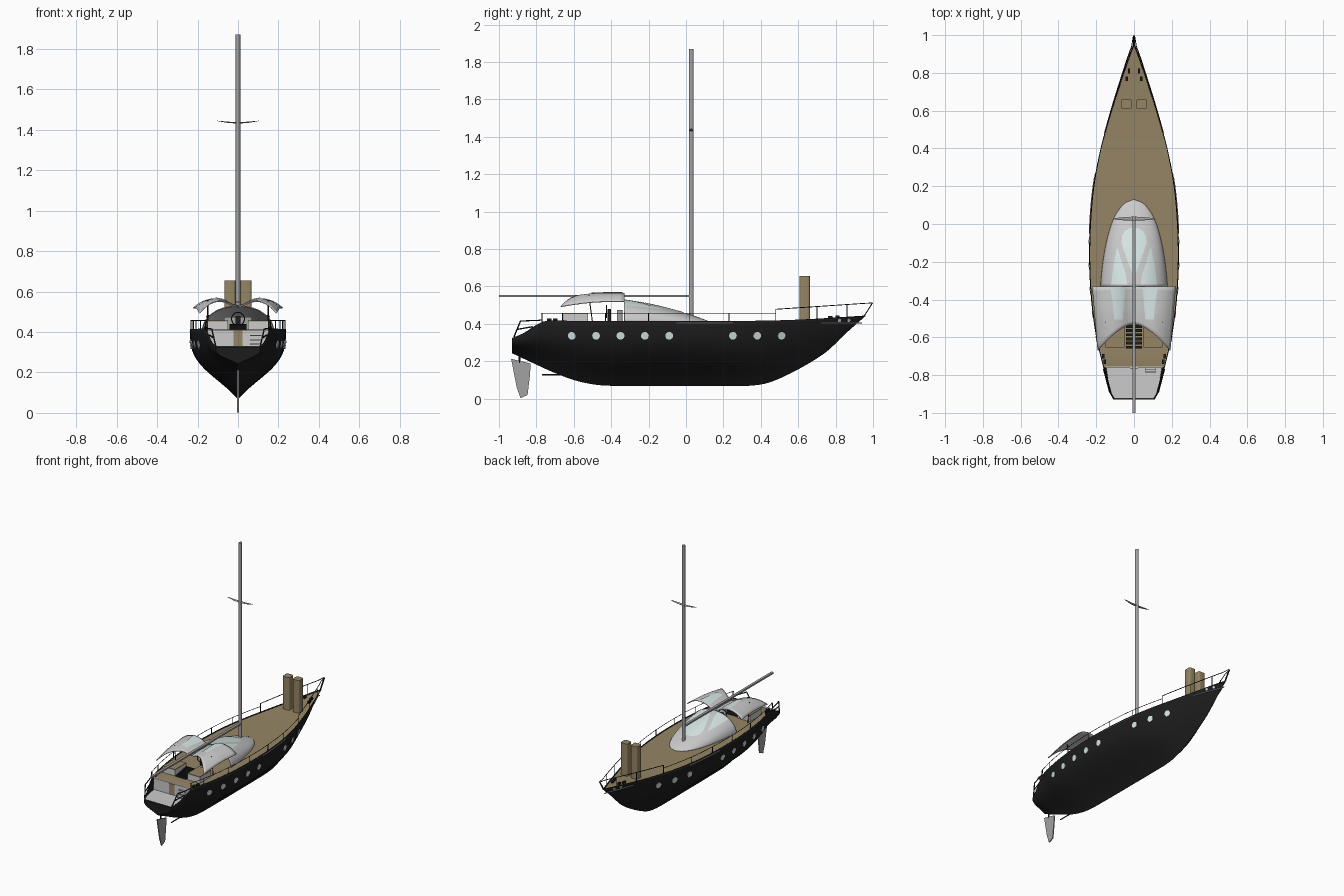
import bpy, bmesh, math
from mathutils import Vector

if "Cube" in bpy.data.objects:
    bpy.data.objects.remove(bpy.data.objects["Cube"])

def material(name, r, g, b):
    m = bpy.data.materials.new(name)
    m.diffuse_color = (r, g, b, 1)
    m.use_nodes = True
    m.node_tree.nodes["Principled BSDF"].inputs["Base Color"].default_value = m.diffuse_color
    return m

BLACK = material("black_paint", .012, .012, .012)
TEAK = material("teak", .30, .235, .13)
GREY = material("light_grey", .55, .55, .55)
METAL = material("metal", .36, .36, .36)
GLASS = material("pale_glass", .68, .80, .79)

def lerp_table(tab, y):
    # smooth (Hermite) interpolation through (y, value) pairs
    y = min(max(y, tab[0][0]), tab[-1][0])
    n = len(tab)
    slope = lambda k: ((tab[min(k + 1, n - 1)][1] - tab[max(k - 1, 0)][1]) /
                       (tab[min(k + 1, n - 1)][0] - tab[max(k - 1, 0)][0]))
    for i in range(n - 1):
        (a, p), (b, q) = tab[i], tab[i + 1]
        if y <= b:
            h = b - a
            t = (y - a) / h
            return ((2*t**3 - 3*t*t + 1) * p + (t**3 - 2*t*t + t) * h * slope(i)
                    + (3*t*t - 2*t**3) * q + (t**3 - t*t) * h * slope(i + 1))

def grid(name, rows, mat, thick=0, cap=False):
    # skin a list of equal-length point rows
    bm = bmesh.new()
    vs = [[bm.verts.new(p) for p in r] for r in rows]
    for a, b in zip(vs, vs[1:]):
        for i in range(len(a) - 1):
            bm.faces.new((a[i], a[i + 1], b[i + 1], b[i]))
    if cap:
        bm.faces.new(vs[0])
    bmesh.ops.remove_doubles(bm, verts=bm.verts, dist=1e-5)
    bmesh.ops.recalc_face_normals(bm, faces=bm.faces)
    return finish(name, bm, mat, thick)

def finish(name, bm, mat, thick=0, smooth=True):
    me = bpy.data.meshes.new(name)
    bm.to_mesh(me)
    bm.free()
    ob = bpy.data.objects.new(name, me)
    bpy.context.collection.objects.link(ob)
    me.materials.append(mat)
    if thick:
        s = ob.modifiers.new("thickness", 'SOLIDIFY')
        s.thickness, s.offset = thick, -1
    if smooth:
        bpy.ops.object.select_all(action='DESELECT')
        ob.select_set(True)
        bpy.context.view_layer.objects.active = ob
        bpy.ops.object.shade_smooth_by_angle(angle=math.radians(35))
    return ob

def patch(name, rows, zfun, mat, thick=0, cols=10):
    # surface over plan rows (y, x_left, x_right), height from zfun
    return grid(name, [[(l + (r - l) * i / cols, y, zfun(l + (r - l) * i / cols, y))
                        for i in range(cols + 1)] for y, l, r in rows], mat, thick)

def box(name, lo, hi, mat, bevel=0):
    bm = bmesh.new()
    bmesh.ops.create_cube(bm, size=1)
    for v in bm.verts:
        v.co = [(a + b) / 2 + c * (b - a) for a, b, c in zip(lo, hi, v.co)]
    if bevel:
        up = [e for e in bm.edges if abs(e.verts[0].co.z - e.verts[1].co.z) > .01]
        bmesh.ops.bevel(bm, geom=up, offset=bevel, segments=3, affect='EDGES', profile=.5)
    return finish(name, bm, mat)

def tube(name, pts, r, mat=BLACK):
    cu = bpy.data.curves.new(name, 'CURVE')
    cu.dimensions, cu.bevel_depth, cu.bevel_resolution, cu.use_fill_caps = '3D', r, 1, True
    sp = cu.splines.new('POLY')
    sp.points.add(len(pts) - 1)
    for p, q in zip(sp.points, pts):
        p.co = (*q, 1)
    ob = bpy.data.objects.new(name, cu)
    bpy.context.collection.objects.link(ob)
    cu.materials.append(mat)
    bpy.ops.object.select_all(action='DESELECT')
    ob.select_set(True)
    bpy.context.view_layer.objects.active = ob
    bpy.ops.object.convert(target='MESH')

def span(a, b, n):
    return [a + (b - a) * i / n for i in range(n + 1)]

# Hull lines: half beam, sheer, keel, and cross-section
BEAM = [(-.93, .11), (-.85, .138), (-.75, .165), (-.6, .2), (-.4, .227), (-.2, .237), (0, .233),
        (.2, .215), (.4, .177), (.6, .122), (.8, .058), (.9, .024), (.96, .001)]
SHEER = [(-.93, .325), (-.87, .35), (-.8, .395), (-.75, .416), (-.6, .416), (.3, .416), (.6, .422), (.96, .443)]
KEEL = [(-.93, .243), (-.8, .182), (-.7, .137), (-.6, .1), (-.5, .077), (-.4, .069), (.2, .067),
        (.35, .07), (.45, .088), (.6, .157), (.75, .25), (.85, .345), (.96, .442)]
SECTION = [(0, 0), (.12, .17), (.22, .34), (.31, .5), (.43, .70), (.56, .86), (.68, .95),
           (.78, .985), (.9, 1), (1, 1)]
beam = lambda y: lerp_table(BEAM, y)
sheer = lambda y: lerp_table(SHEER, y)
keel = lambda y: lerp_table(KEEL, y)

def hull_x(y, z):
    k = keel(y)
    t = min(max((z - k) / max(sheer(y) - k, 1e-4), 0), 1)
    f = min(max((y - .3) / .6, 0), 1)
    return beam(y) * ((1 - f) * lerp_table(SECTION, t) + f * t ** .8)

def hull_row(y):
    zs = [keel(y) + (sheer(y) - keel(y)) * t for t in span(0, 1, 16)]
    right = [(hull_x(y, z), y, z) for z in zs]
    return [(-x, y, z) for x, y, z in right[:0:-1]] + [(0, y, zs[0])] + right[1:]

grid("hull", [hull_row(y) for y in span(-.93, .96, 70)], BLACK, .004, cap=True)
patch("deck", [(y, -beam(y) * .98, beam(y) * .98) for y in span(-.76, .95, 50)],
      lambda x, y: sheer(y) - .006, TEAK)

# Stern platform, wall and steps
patch("swim_platform", [(y, -hull_x(y, .33) * .97, hull_x(y, .33) * .97) for y in span(-.925, -.76, 6)],
      lambda x, y: .328, GREY)
box("stern_wall", (-.15, -.762, .328), (.15, -.755, .411), GREY)
box("stern_door", (-.022, -.766, .33), (.022, -.76, .408), TEAK)
for i in range(3):
    box("stern_step", (.06, -.79 + i * .008, .335 + i * .022), (.115, -.76, .342 + i * .022), GREY)

# Portholes and bow fairleads set flush on the hull
def disc(name, y, z, r, mat):
    d = .004
    n = Vector((1, -(hull_x(y + d, z) - hull_x(y - d, z)) / (2 * d),
                -(hull_x(y, z + d) - hull_x(y, z - d)) / (2 * d))).normalized()
    for s in (-1, 1):
        m = Vector((s * n.x, n.y, n.z))
        bm = bmesh.new()
        bmesh.ops.create_cone(bm, cap_ends=True, segments=24, radius1=r, radius2=r, depth=.008)
        ob = finish(name, bm, mat)
        ob.rotation_euler = m.to_track_quat('Z', 'Y').to_euler()
        ob.location = (s * hull_x(y, z), y, z)

for y in (-.61, -.48, -.35, -.22, -.09, .25, .38, .51):
    disc("porthole", y, .337, .021, GLASS)
for y in (.82, .87):
    disc("fairlead", y, .42, .009, GREY)

# Cabin dome with windows
DOME_W = [(-.33, .178), (-.25, .171), (-.15, .157), (-.05, .135), (.03, .107), (.08, .077), (.115, .042), (.13, .001)]
DOME_H = [(-.33, .122), (-.25, .109), (-.15, .088), (-.05, .062), (.05, .032), (.1, .014), (.13, .002)]

def dome_z(x, y):
    w = lerp_table(DOME_W, y)
    return .409 + lerp_table(DOME_H, y) * math.sqrt(max(1 - (x / w) ** 2, 0))

grid("cabin_dome", [[(-lerp_table(DOME_W, y) * math.cos(a), y, .409 + lerp_table(DOME_H, y) * math.sin(a))
                     for a in span(0, math.pi, 28)] for y in span(-.33, .13, 30)], GREY, .004)
over_dome = lambda x, y: dome_z(x, y) + .002
patch("front_window", [(y, -w, w) for y, w in ((-.27, .004), (-.22, .025), (-.15, .05), (-.1, .066),
      (-.06, .062), (-.035, .045), (-.02, .02))], over_dome, GLASS)
for s in (-1, 1):
    patch("side_window", [(y, s * a, s * b) for y, a, b in ((-.32, .035, .122), (-.27, .042, .115),
          (-.2, .066, .106), (-.13, .085, .092))], over_dome, GLASS)

# Gull-wing cockpit roof
ARCH = [(0, .533), (.03, .54), (.07, .558), (.12, .566), (.17, .555), (.2, .538), (.225, .518)]
roof_z = lambda x, y: lerp_table(ARCH, abs(x)) - .25 * max(0, -.45 - y) ** 1.5
for s in (-1, 1):
    rows = []
    for u in span(0, 1, 16):
        x = .222 * u
        back = -.53 - .14 * u ** 1.6
        rows.append([(s * x * (1 - .13 * v), -.33 + (back + .33) * v,
                      roof_z(x, -.33 + (back + .33) * v)) for v in span(0, 1, 12)])
    grid("roof_wing", rows, GREY, .006)
    patch("roof_window", [(y, s * a, s * b) for y, a, b in ((-.505, .06, .105), (-.42, .052, .112), (-.34, .045, .125))],
          lambda x, y: roof_z(x * (1 + .1 * (-.33 - y) / .25), y) + .004, GLASS)
    # cockpit seats, wing struts, cleats
    box("cockpit_seat", (min(s*.05, s*.15), -.655, .41), (max(s*.05, s*.15), -.525, .452), GREY)
    box("seat_top", (min(s*.05, s*.15), -.655, .452), (max(s*.05, s*.15), -.525, .458), TEAK)
    tube("roof_strut", [(s * .15, -.5, .41), (s * .15, -.52, .555)], .003)
    for y, x in ((.77, .038), (.81, .026), (-.7, .163), (-.73, .155)):
        box("cleat", (s*x - .006, y - .012, .41), (s*x + .006, y + .012, sheer(y) + .01), BLACK)
for i in range(6):
    box("cockpit_step", (-.042, -.66 + i * .022, .412), (.042, -.645 + i * .022, .42 + i * .004), BLACK)

# Helm
box("helm_console", (-.07, -.37, .41), (.07, -.34, .475), METAL, .008)
box("helm_pedestal", (-.012, -.42, .41), (.012, -.4, .48), BLACK)
tube("steering_wheel", [(.032 * math.cos(a), -.425, .465 + .032 * math.sin(a))
                        for a in span(0, 2 * math.pi, 20)], .003)

# Mast, spreaders, boom
bm = bmesh.new()
bmesh.ops.create_cone(bm, cap_ends=True, segments=20, radius1=.0125, radius2=.0125, depth=1.46)
mast = finish("mast", bm, METAL)
mast.location, mast.scale = (0, .028, 1.14), (.9, 1.05, 1)
for s in (-1, 1):
    grid("spreader", [[(s * x, .028 + w * math.cos(a), z + .35 * w * math.sin(a)) for a in span(0, 2 * math.pi, 10)]
                      for x, z, w in ((0, 1.434, .011), (.05, 1.437, .009), (.103, 1.444, .003))], METAL)
box("boom", (-.009, -1, .543), (.009, .025, .554), METAL)

# Foredeck lockers
for s in (-1, 1):
    box("foredeck_locker", (s * .04 - .027, .608, .41), (s * .04 + .027, .662, .655), TEAK, .01)

# Rudder and propeller shaft
bm = bmesh.new()
outline = ((-.935, .213), (-.83, .188), (-.835, .12), (-.847, .02), (-.885, .003), (-.905, .06))
f = bm.faces.new([bm.verts.new((-.004, y, z)) for y, z in outline])
top = bmesh.ops.extrude_face_region(bm, geom=[f])['geom']
bmesh.ops.translate(bm, vec=(.008, 0, 0), verts=[v for v in top if isinstance(v, bmesh.types.BMVert)])
bmesh.ops.recalc_face_normals(bm, faces=bm.faces)
finish("rudder", bm, METAL, smooth=False)
tube("rudder_stock", [(0, -.89, .19), (0, -.89, .27)], .005)
tube("propeller_shaft", [(0, -.77, .128), (0, -.62, .128)], .004)

# Guard rails, pulpit, stern frames and rub strakes
for s in (-1, 1):
    edge = lambda y, z: (s * beam(y) * .985, y, z)
    tube("lifeline", [edge(y, .457) for y in span(-.77, .48, 30)], .0018)
    for y in (-.77, -.66, -.43, -.2, .02, .23, .48):
        tube("stanchion", [edge(y, sheer(y) - .006), edge(y, .458)], .0022)
    tube("pulpit_rail", [(s * (beam(y) * .97 + .004), y, .478 + (y - .48) * .067) for y in span(.48, .94, 16)]
         + [(s * .003, .997, .512)], .0025)
    for y in (.48, .7, .86):
        tube("pulpit_post", [edge(y, sheer(y) - .006), edge(y, .478 + (y - .48) * .067)], .0025)
    tube("bow_post", [(s * .003, .95, .438), (s * .003, .997, .512)], .003)
    tube("stern_frame", [(s * .11, -.92, .33), (s * .13, -.885, .415), (s * .16, -.77, .42), edge(-.77, .457)], .004)
    tube("stern_brace", [(s * .12, -.905, .37), (s * .142, -.82, .385)], .004)
    for a, b in ((-.05, .25), (.72, .94)):
        tube("rub_strake", [(s * (hull_x(y, .404) + .001), y, .404) for y in span(a, b, 12)], .003, METAL)
